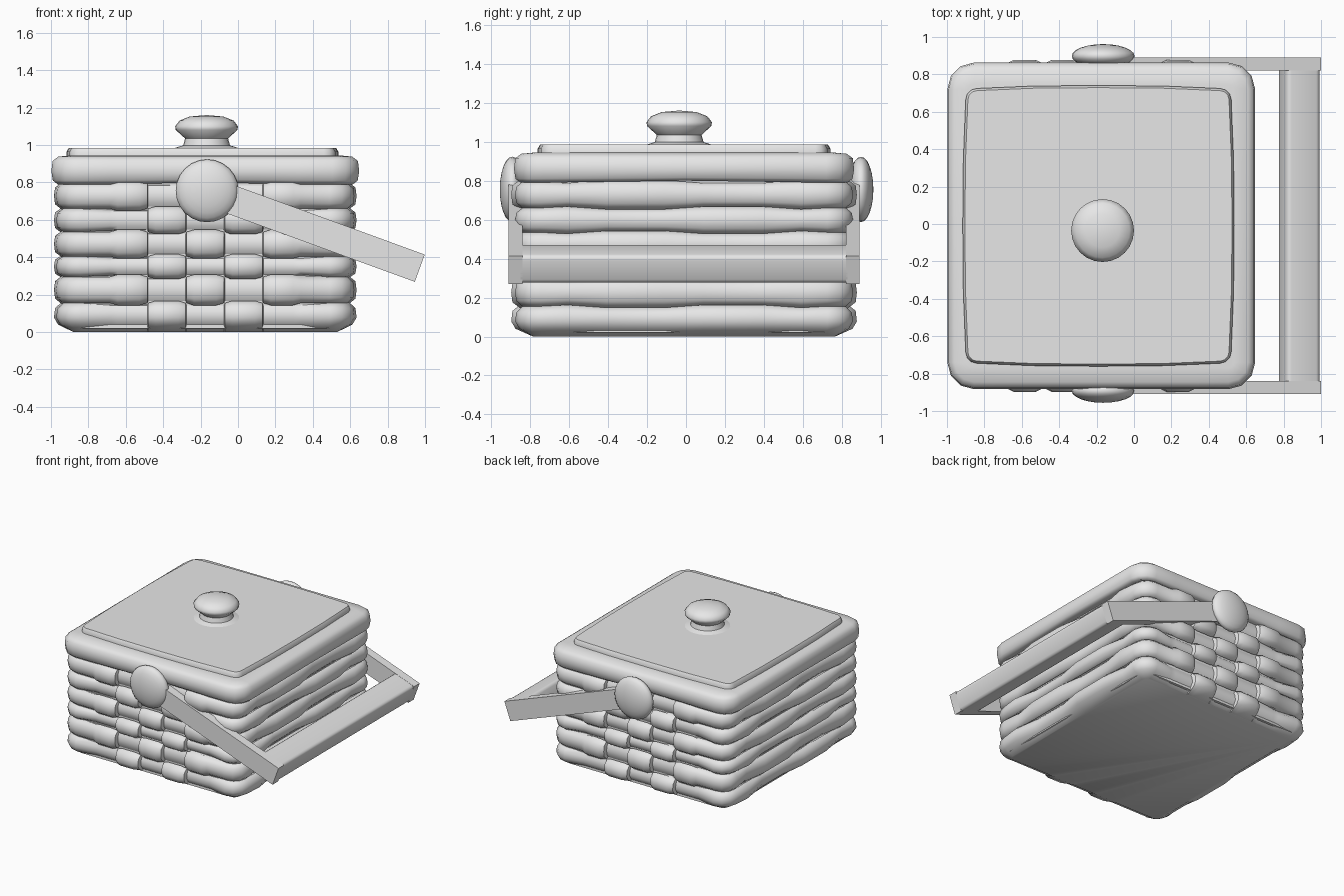
import bpy
import bmesh
from math import cos, sin, pi, radians
from mathutils import Vector, Matrix

cube = bpy.data.objects.get("Cube")
if cube:
    bpy.data.objects.remove(cube, do_unlink=True)

GREY = (0.8, 0.8, 0.8, 1)
mat = bpy.data.materials.new("plain grey")
mat.use_nodes = True
mat.diffuse_color = GREY
mat.node_tree.nodes["Principled BSDF"].inputs["Base Color"].default_value = GREY

MID_X, MID_Y = -0.175, -0.01


def finish(name, bm, angle=40):
    bmesh.ops.recalc_face_normals(bm, faces=bm.faces)
    mesh = bpy.data.meshes.new(name)
    bm.to_mesh(mesh)
    bm.free()
    mesh.materials.append(mat)
    obj = bpy.data.objects.new(name, mesh)
    bpy.context.collection.objects.link(obj)
    bpy.ops.object.select_all(action="DESELECT")
    obj.select_set(True)
    bpy.context.view_layer.objects.active = obj
    bpy.ops.object.shade_smooth_by_angle(angle=radians(angle))
    return obj


def outline(hx, hy, r, long_side, cross_side, corner_steps=3):
    """Rounded rectangle as (point, outward normal, swell); sides are (position, swell) lists."""
    stations = []
    for k in range(4):
        turn = Matrix.Rotation(k * pi / 2, 2)
        half, depth = (hx, hy) if k % 2 == 0 else (hy, hx)
        for t, swell in (long_side if k % 2 == 0 else cross_side):
            stations.append((turn @ Vector((t, -depth)), turn @ Vector((0, -1)), swell))
        for j in range(corner_steps + 1):
            a = -pi / 2 + j * pi / 2 / corner_steps
            n = Vector((cos(a), sin(a)))
            stations.append((turn @ (Vector((half - r, r - depth)) + n * r), turn @ n, 0))
    return stations


def loft(name, stations, section, cx=MID_X, cy=MID_Y, angle=40):
    """Sweep section(swell) -> [(offset, z)] round the outline and cap it."""
    bm = bmesh.new()
    rings = []
    for p, n, swell in stations:
        rings.append([bm.verts.new((cx + p.x + n.x * o, cy + p.y + n.y * o, z))
                      for o, z in section(swell)])
    for a, b in zip(rings, rings[1:] + rings[:1]):
        for i in range(len(a) - 1):
            bm.faces.new((a[i], b[i], b[i + 1], a[i + 1]))
    bm.faces.new([r[0] for r in rings])
    bm.faces.new([r[-1] for r in rings])
    return finish(name, bm, angle)


def woven_outline(sign):
    # five short strips on front and back, broad waves on the sides
    front = []
    for i in range(5):
        s = sign if i % 2 == 0 else -sign
        c = (i - 2) * 0.205
        front += [(c - 0.1, min(s, 0)), (c - 0.06, s), (c + 0.06, s), (c + 0.1, min(s, 0))]
    w = 0.6 * sign
    side = [(-0.6, -w), (-0.4, w), (-0.1, w), (0.1, -w), (0.4, -w), (0.6, w)]
    return outline(0.785, 0.855, 0.12, front, side)


# Woven rows of the basket
ROWS = [0.0, 0.155, 0.295, 0.405, 0.535, 0.66, 0.795]
for row, (low, high) in enumerate(zip(ROWS, ROWS[1:])):
    def section(swell, low=low, high=high, row=row):
        out = 0.02 * swell if swell > 0 else 0.03 * swell
        grow = 0.012 * swell
        lo, hi = low - grow, high + grow
        h = hi - lo
        top = [(out + 0.012, lo + h * 0.5), (out + 0.006, hi - h * 0.2), (out * 0.4 - 0.025, hi)]
        if row == 0:
            return [(-0.08, 0.0), (out - 0.01, 0.04)] + top
        return [(out * 0.4 - 0.025, lo), (out + 0.006, lo + h * 0.2)] + top

    loft(f"woven_row_{row + 1}", woven_outline(1 if row % 2 else -1), section, angle=50)

# Inner core behind the weave
loft("basket_core", outline(0.745, 0.815, 0.1, [], []),
     lambda s: [(0, 0.02), (0, 0.85)])

# Thick rounded rim
loft("rim", outline(0.8, 0.85, 0.12, [(-0.5, 0), (0, 1), (0.5, 0)], [(0, 1)]),
     lambda s: [(-0.08, 0.81), (-0.01, 0.79 + 0.01 * s), (0.015, 0.81 + 0.005 * s),
                (0.023, 0.86), (0.016, 0.915), (-0.015, 0.938), (-0.09, 0.945)], angle=60)

# Lid panel with slightly bowed sides
bow = [(-0.35, 0.8), (0, 1), (0.35, 0.8)]
loft("lid", outline(0.71, 0.735, 0.06, bow, bow),
     lambda s: [(0.016 * s, 0.93), (0.016 * s, 0.965), (0.016 * s - 0.012, 0.985)], cx=-0.19)

# Turned knob on the lid
bm = bmesh.new()
profile = [(0.17, 0.984), (0.125, 0.998), (0.115, 1.035), (0.165, 1.08), (0.168, 1.1),
           (0.145, 1.13), (0.09, 1.152), (0, 1.16)]
points = [bm.verts.new((r, 0, z)) for r, z in profile]
edges = [bm.edges.new(pair) for pair in zip(points, points[1:])]
bmesh.ops.spin(bm, geom=points + edges, cent=(0, 0, 0), axis=(0, 0, 1),
               angle=2 * pi, steps=24, use_duplicate=False)
bmesh.ops.remove_doubles(bm, verts=bm.verts, dist=0.0005)
bmesh.ops.translate(bm, verts=bm.verts, vec=(-0.168, -0.035, 0))
finish("lid_knob", bm, 50)

# Swinging handle, lowered towards +x about its two pivots
PIVOT = Vector((-0.165, 0, 0.755))
TILT = Matrix.Translation(PIVOT) @ Matrix.Rotation(radians(20), 4, "Y")
REACH = 1.21


def handle_box(name, start, end, y0, y1, height, bevel):
    bm = bmesh.new()
    bmesh.ops.create_cube(bm, size=1)
    bmesh.ops.scale(bm, verts=bm.verts, vec=(end - start, y1 - y0, height))
    bmesh.ops.translate(bm, verts=bm.verts, vec=((start + end) / 2, (y0 + y1) / 2, 0))
    if bevel:
        long_edges = [e for e in bm.edges
                      if abs(e.verts[0].co.y - e.verts[1].co.y) > 0.5]
        bmesh.ops.bevel(bm, geom=long_edges, offset=bevel, segments=3,
                        profile=0.5, affect="EDGES")
    bmesh.ops.transform(bm, matrix=TILT, verts=bm.verts)
    finish(name, bm)


handle_box("handle_arm_front", 0, REACH, -0.91, -0.84, 0.155, 0)
handle_box("handle_arm_back", 0, REACH, 0.82, 0.89, 0.155, 0)
handle_box("handle_grip", REACH - 0.19, REACH, -0.85, 0.83, 0.153, 0.025)

# Domed pivot buttons
for name, y in (("pivot_button_front", -0.892), ("pivot_button_back", 0.898)):
    bm = bmesh.new()
    bmesh.ops.create_uvsphere(bm, u_segments=24, v_segments=12, radius=0.168)
    bmesh.ops.rotate(bm, verts=bm.verts, cent=(0, 0, 0), matrix=Matrix.Rotation(pi / 2, 3, "X"))
    bmesh.ops.scale(bm, verts=bm.verts, vec=(1, 0.38, 1))
    bmesh.ops.translate(bm, verts=bm.verts, vec=(PIVOT.x, y, PIVOT.z))
    finish(name, bm, 60)
